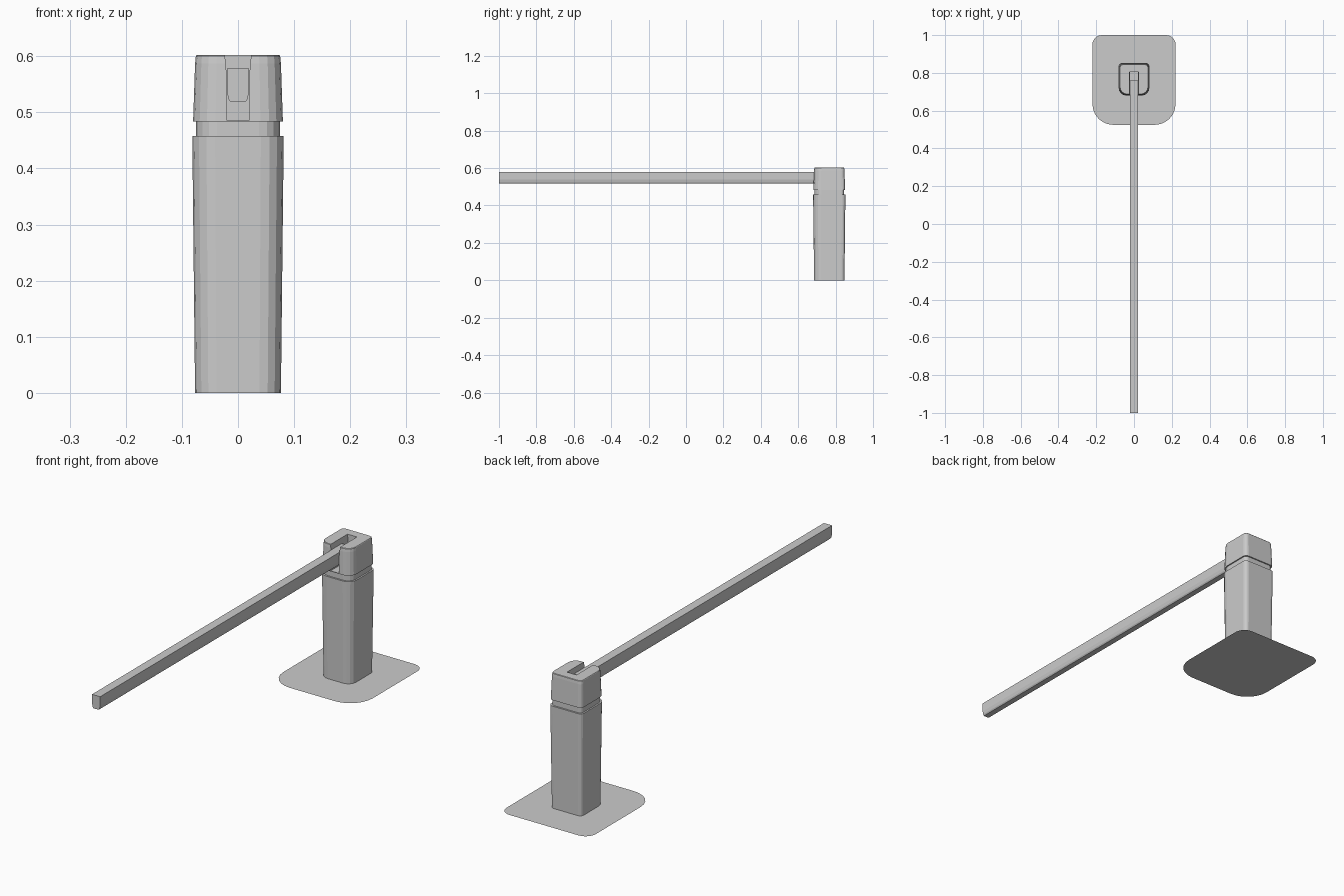
import bpy, bmesh, math

if "Cube" in bpy.data.objects:
    bpy.data.objects.remove(bpy.data.objects["Cube"])


def outline(hw, y0, y1, rf, rb, seg=4):
    """Rounded rectangle with separate front and back corner radii."""
    pts = []
    corners = [(hw - rf, y0 + rf, rf, -90), (hw - rb, y1 - rb, rb, 0),
               (rb - hw, y1 - rb, rb, 90), (rf - hw, y0 + rf, rf, 180)]
    for cx, cy, r, start in corners:
        for i in range(seg + 1):
            a = math.radians(start + 90 * i / seg)
            pts.append((cx + r * math.cos(a), cy + r * math.sin(a)))
    return pts


def make_object(name, bm):
    bmesh.ops.recalc_face_normals(bm, faces=bm.faces)
    mesh = bpy.data.meshes.new(name)
    bm.to_mesh(mesh)
    bm.free()
    ob = bpy.data.objects.new(name, mesh)
    bpy.context.collection.objects.link(ob)
    return ob


def loft(name, rings):
    """Skin a list of equal-length 3D rings and close both ends."""
    bm = bmesh.new()
    loops = [[bm.verts.new(p) for p in ring] for ring in rings]
    n = len(loops[0])
    for a, b in zip(loops, loops[1:]):
        for i in range(n):
            j = (i + 1) % n
            bm.faces.new((a[i], a[j], b[j], b[i]))
    bm.faces.new(loops[0][::-1])
    bm.faces.new(loops[-1])
    return make_object(name, bm)


MID, DEPTH = 0.766, 1.06  # column centre and depth-to-width ratio


def column(name, levels):
    """Column section from (half width, z) levels."""
    return loft(name, [[(x, y, z) for x, y in outline(
        w, MID - w * DEPTH, MID + w * DEPTH, 0.5 * w, 0.22 * w)]
        for w, z in levels])


def extrude_y(name, profile, y0, y1):
    return loft(name, [[(x, y, z) for x, z in profile] for y in (y0, y1)])


# Thin ground plate
bm = bmesh.new()
bm.faces.new([bm.verts.new((x, y, 0))
              for x, y in outline(0.22, 0.525, 1.0, 0.11, 0.05, 6)])
make_object("base_plate", bm)

# Post flares slightly upward, then a recessed neck
column("post", [(0.0765, 0.0), (0.0815, 0.458)])
column("neck", [(0.0745, 0.45), (0.0745, 0.486)])

# Tapered cap with a soft top edge
cap = column("cap", [(0.080, 0.484), (0.0765, 0.587), (0.0752, 0.600), (0.0735, 0.602)])

# Slot through the front of the cap, flared at the top
slot = extrude_y("slot_cutter",
                 [(-0.0205, 0.4865), (0.0205, 0.4865), (0.0205, 0.57),
                  (0.024, 0.61), (-0.024, 0.61), (-0.0205, 0.57)], 0.6, 0.805)
slot.hide_render = True
slot.hide_set(True)
cut = cap.modifiers.new("slot", 'BOOLEAN')
cut.operation = 'DIFFERENCE'
cut.solver = 'EXACT'
cut.object = slot

# Long barrier arm with a narrowed underside
extrude_y("barrier_arm",
          [(-0.013, 0.518), (0.013, 0.518), (0.017, 0.524), (0.02, 0.538),
           (0.02, 0.578), (-0.02, 0.578), (-0.02, 0.538), (-0.017, 0.524)], -1.0, 0.76)
